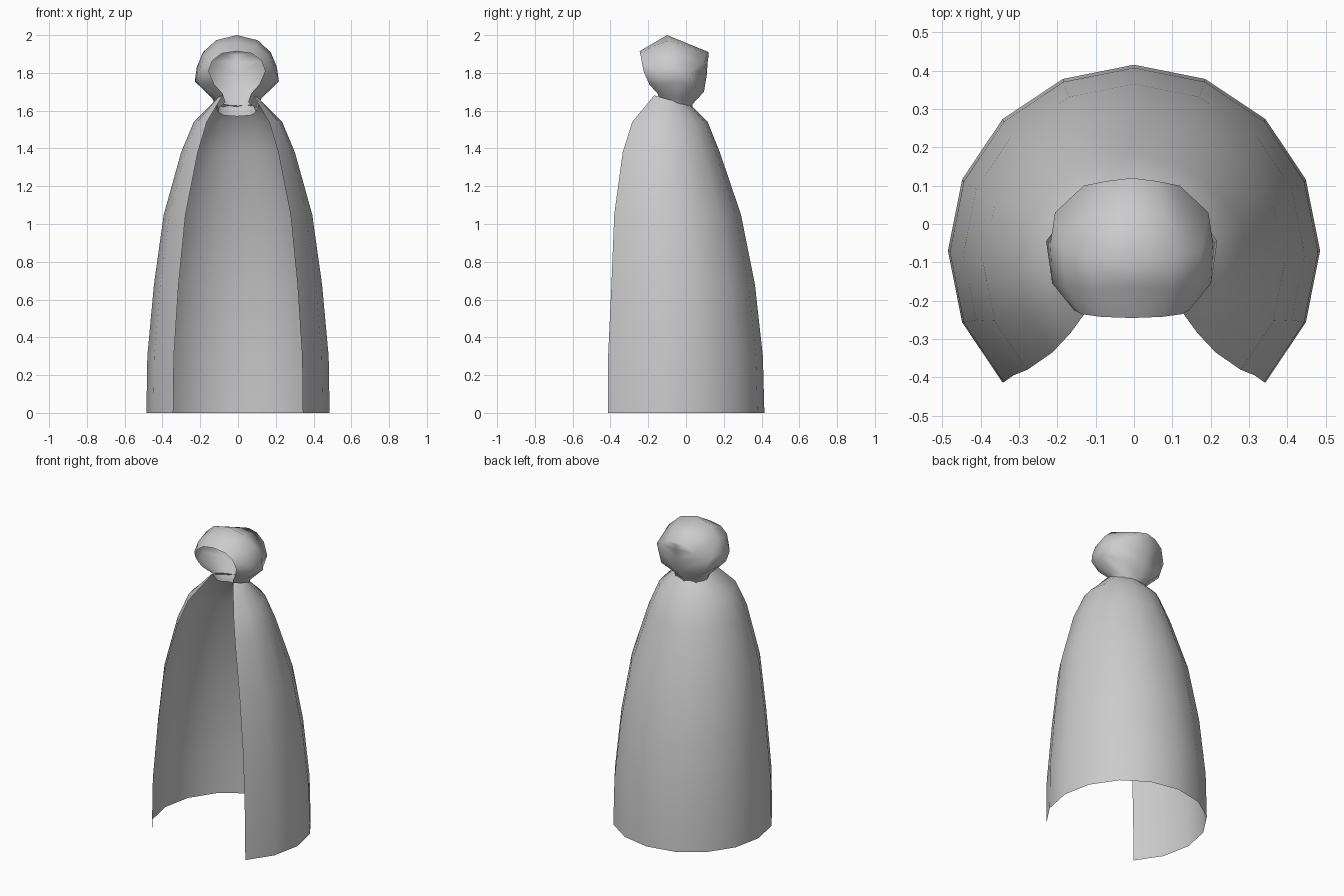
import bpy, bmesh, math
from mathutils import Vector

if "Cube" in bpy.data.objects:
    bpy.data.objects.remove(bpy.data.objects["Cube"])


def half_sheet(name, loops, shift=0.0):
    """Grid surface through loops of points (x >= 0), mirrored over x."""
    bm = bmesh.new()
    grid = [[bm.verts.new(p) for p in loop] for loop in loops]
    for a, b in zip(grid, grid[1:]):
        for i in range(len(a) - 1):
            bm.faces.new((a[i], a[i + 1], b[i + 1], b[i]))
    bmesh.ops.remove_doubles(bm, verts=bm.verts, dist=0.0005)
    bmesh.ops.recalc_face_normals(bm, faces=bm.faces)
    # make the normals point away from the middle axis
    out = sum(f.normal.dot(f.calc_center_median() - Vector((0, -0.07, f.calc_center_median().z)))
              for f in bm.faces)
    if out < 0:
        bmesh.ops.reverse_faces(bm, faces=bm.faces)
    for f in bm.faces:
        f.smooth = True
    mesh = bpy.data.meshes.new(name)
    bm.to_mesh(mesh)
    bm.free()
    ob = bpy.data.objects.new(name, mesh)
    bpy.context.collection.objects.link(ob)
    ob.location.x = shift
    mirror = ob.modifiers.new("mirror", 'MIRROR')
    mirror.use_clip = True
    mirror.merge_threshold = 0.001
    return ob


# cloak body: 16-sided rings open at the front (height, radius, centre y, forward tilt)
rings = [(0, .485, -.07, 0), (.3, .48, -.073, 0), (.68, .445, -.08, 0),
         (1.05, .393, -.102, 0), (1.38, .301, -.122, 0),
         (1.54, .234, -.119, 0), (1.658, .115, -.087, .28)]
loops = []
for z, r, cy, tilt in rings:
    loop = []
    for k in range(7):
        a = math.radians(-45 + 22.5 * k)
        x = 0 if k == 6 else r * math.cos(a)
        dy = r * math.sin(a)
        loop.append((x, cy + dy, z - tilt * dy))
    loops.append(loop)
half_sheet("cloak_body", loops)

# hood: arches from the face opening to the back seam, crown to tucked-in collar
opening = [(0, -.245, 1.915), (.08, -.242, 1.903), (.13, -.235, 1.865), (.15, -.225, 1.81),
           (.12, -.195, 1.74), (.075, -.15, 1.69), (.06, -.135, 1.645)]
front = [(0, -.165, 1.962), (.1, -.17, 1.943), (.172, -.165, 1.88), (.207, -.155, 1.80),
         (.19, -.14, 1.735), (.11, -.11, 1.675), (.09, -.09, 1.62)]
crown = [(0, -.1, 2.0), (.11, -.09, 1.973), (.18, -.07, 1.908), (.212, -.05, 1.83),
         (.223, -.045, 1.755), (.13, -.05, 1.665), (.1, -.04, 1.59)]
rear = [(0, .12, 1.91), (.065, .112, 1.90), (.125, .1, 1.86), (.2, .03, 1.815),
        (.15, .055, 1.71), (.08, .01, 1.645), (.07, .01, 1.575)]
seam = [(0, .12, 1.91), (0, .12, 1.895), (0, .115, 1.86), (0, .11, 1.79),
        (0, .095, 1.70), (0, .035, 1.635), (0, .025, 1.57)]
half_sheet("hood", [opening, front, crown, rear, seam], -.006)
